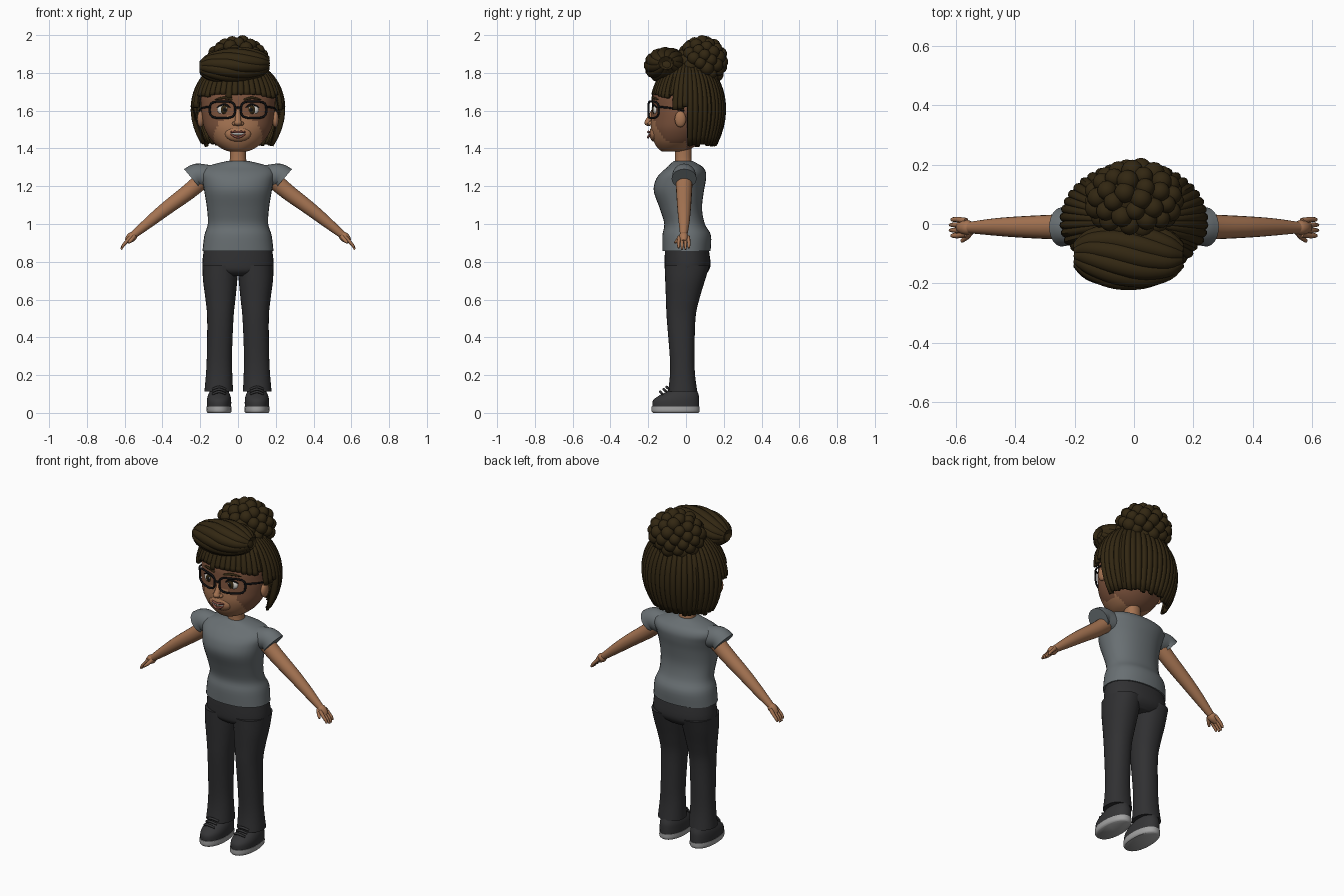
import bpy, bmesh, math, random
from mathutils import Vector, Matrix

random.seed(4)
cube = bpy.data.objects.get("Cube")
if cube:
    bpy.data.objects.remove(cube, do_unlink=True)


def material(name, r, g, b):
    m = bpy.data.materials.new(name)
    m.use_nodes = True
    m.diffuse_color = (r, g, b, 1)
    node = next(n for n in m.node_tree.nodes if n.type == 'BSDF_PRINCIPLED')
    node.inputs["Base Color"].default_value = (r, g, b, 1)
    node.inputs["Roughness"].default_value = 0.8
    return m


SKIN = material("skin", .38, .175, .085)
DEEP = material("deep_skin", .2, .085, .045)
HAIR = material("dark_brown_hair", .032, .02, .006)
SHIRT = material("grey_shirt", .14, .16, .17)
PANTS = material("charcoal_trousers", .03, .03, .032)
SHOE = material("dark_shoe", .035, .035, .037)
SOLE = material("light_sole", .36, .36, .36)
BLACK = material("black_frame", .006, .006, .007)
WHITE = material("white", .7, .68, .64)
LIPS = material("lips", .22, .07, .05)


def finish(name, bm, mat, mirror=False):
    """Turn a bmesh into a smooth object, optionally mirrored across x."""
    bmesh.ops.recalc_face_normals(bm, faces=bm.faces)
    me = bpy.data.meshes.new(name)
    for f in bm.faces:
        f.smooth = True
    bm.to_mesh(me)
    bm.free()
    me.set_sharp_from_angle(angle=math.radians(50))
    me.materials.append(mat)
    ob = bpy.data.objects.new(name, me)
    bpy.context.collection.objects.link(ob)
    if mirror:
        ob.modifiers.new("Mirror", 'MIRROR').use_mirror_merge = False
    return ob


def refine(rows, k=4):
    """Catmull-Rom interpolation of a list of rows."""
    rows = [Vector(r) for r in rows]
    out = []
    for i in range(len(rows) - 1):
        a, b, c, d = rows[max(i - 1, 0)], rows[i], rows[i + 1], rows[min(i + 2, len(rows) - 1)]
        for s in range(k):
            t = s / k
            out.append(b + ((c - a) * t + (a * 2 - b * 5 + c * 4 - d) * t ** 2
                            + (b * 3 - a - c * 3 + d) * t ** 3) * .5)
    return out + [rows[-1]]


def skin_rings(bm, rings, closed=False):
    rings = [[bm.verts.new(p) for p in r] for r in rings]
    n = len(rings[0])
    pairs = list(zip(rings, rings[1:])) + ([(rings[-1], rings[0])] if closed else [])
    for a, b in pairs:
        for i in range(n):
            bm.faces.new((a[i], a[(i + 1) % n], b[(i + 1) % n], b[i]))
    if not closed:
        bm.faces.new(rings[0])
        bm.faces.new(rings[-1])


def loft(name, rows, mat, mirror=False, n=32, power=2.2):
    """Stack rounded sections, each (z, x0, x1, y0, y1)."""
    bm, rings = bmesh.new(), []
    for z, x0, x1, y0, y1 in refine(rows):
        ring = []
        for i in range(n):
            a = math.tau * i / n
            c, s = math.cos(a), math.sin(a)
            c, s = [math.copysign(abs(v) ** (2 / power), v) for v in (c, s)]
            ring.append(((x0 + x1) / 2 + c * (x1 - x0) / 2, (y0 + y1) / 2 + s * (y1 - y0) / 2, z))
        rings.append(ring)
    skin_rings(bm, rings)
    return finish(name, bm, mat, mirror)


def tube(bm, pts, n=10, k=4, ref=(0, 1, 0), closed=False):
    """Round tube through points (x, y, z, radius)."""
    pts = [Vector(p) for p in pts] if closed else refine(pts, k)
    rings, m = [], len(pts)
    for i, p in enumerate(pts):
        nxt = pts[(i + 1) % m] if closed else pts[min(i + 1, m - 1)]
        prv = pts[i - 1] if closed else pts[max(i - 1, 0)]
        u = (nxt - prv).xyz.cross(Vector(ref)).normalized()
        v = (nxt - prv).xyz.cross(u).normalized()
        rings.append([p.xyz + (u * math.cos(a) + v * math.sin(a)) * p[3]
                      for a in (math.tau * j / n for j in range(n))])
    skin_rings(bm, rings, closed)


def tubes(name, paths, mat, mirror=False, **kw):
    bm = bmesh.new()
    for p in paths:
        tube(bm, p, **kw)
    return finish(name, bm, mat, mirror)


def add_ball(bm, loc, scale, seg=20):
    mat = Matrix.Translation(loc) @ Matrix.Diagonal((*scale, 1))
    bmesh.ops.create_uvsphere(bm, u_segments=seg, v_segments=seg // 2, radius=1, matrix=mat)


def ball(name, loc, scale, mat, mirror=False):
    bm = bmesh.new()
    add_ball(bm, loc, scale)
    return finish(name, bm, mat, mirror)


# Shoes
loft("soles", [(0, .04, .16, -.175, .065), (.01, .034, .167, -.182, .072), (.034, .034, .167, -.182, .072)], SOLE, True)
loft("shoes", [(.03, .036, .165, -.178, .07), (.065, .036, .165, -.175, .07), (.09, .04, .16, -.145, .068),
               (.115, .05, .15, -.1, .06), (.14, .06, .145, -.08, .05)], SHOE, True)
tubes("laces", [[(.065, y, z, .006), (.1, y - .012, z + .012, .007), (.135, y, z, .006)]
                for y, z in ((-.125, .1), (-.105, .113), (-.09, .125))], SHOE, True)

# Trousers
loft("trouser_legs", [(.112, .026, .178, -.095, .06), (.2, .03, .17, -.085, .048), (.3, .032, .165, -.086, .045),
                      (.5, .024, .163, -.102, .05), (.6, .014, .172, -.106, .07), (.7, .004, .185, -.11, .1),
                      (.78, 0, .188, -.112, .125)], PANTS, True)
loft("trouser_hips", [(.725, -.1, .1, -.08, .09), (.75, -.175, .175, -.108, .118), (.79, -.189, .189, -.114, .13),
                      (.88, -.178, .178, -.11, .118)], PANTS)

# Shirt
torso = [(.858, .188, -.125, .13), (.94, .178, -.125, .132), (1, .16, -.115, .1), (1.08, .164, -.138, .085),
         (1.17, .178, -.17, .094), (1.23, .19, -.162, .105), (1.27, .198, -.135, .106), (1.3, .178, -.1, .09),
         (1.32, .115, -.08, .06), (1.334, .055, -.065, .035)]
loft("shirt_body", [(z, -x, x, a, b) for z, x, a, b in torso], SHIRT)
tubes("shirt_sleeves", [[(.09, -.01, 1.25, .06), (.165, -.01, 1.252, .062), (.215, -.01, 1.258, .062),
                         (.243, -.01, 1.24, .066)]], SHIRT, True, n=24)

# Arms and hands
tubes("arms", [[(.18, -.01, 1.24, .045), (.26, -.01, 1.172, .042), (.38, -.01, 1.082, .036), (.47, -.01, 1.01, .029),
                (.555, -.012, .94, .019)]], SKIN, True, n=20)
fingers = [[(.565, y * .8 - .012, .933, .011), (.592, y - .012, .905, .009), (.608, y - .012, .886, .008),
            (.622 - abs(y) * .3, y - .012, .862 + abs(y) * .4, .005)] for y in (-.027, -.009, .009, .027)]
thumb = [(.55, -.025, .935, .012), (.565, -.045, .915, .01), (.58, -.058, .9, .006)]
tubes("fingers", fingers + [thumb], SKIN, True, n=8)
tubes("palms", [[(.54, -.012, .952, .012), (.555, -.012, .938, .024), (.572, -.012, .924, .024),
                 (.59, -.012, .907, .014)]], SKIN, True, n=12)

# Neck and head
loft("neck", [(1.31, -.05, .05, -.06, .035), (1.35, -.043, .043, -.058, .028), (1.44, -.045, .045, -.06, .03)], SKIN)
face = [(1.383, .045, -.125, -.02), (1.4, .088, -.148, .03), (1.44, .138, -.172, .075), (1.5, .175, -.186, .11),
        (1.56, .19, -.184, .135), (1.62, .195, -.18, .15), (1.7, .19, -.17, .15), (1.8, .1, -.1, .1)]
head = loft("head", [(z, -x, x, a, b) for z, x, a, b in face], DEEP, n=64, power=2.1)
head.data.materials.append(SKIN)
for f in head.data.polygons:
    c = f.center
    if c.y < 0 and (c.x / .13) ** 2 + ((c.z - 1.46) / .12) ** 2 < 1:
        f.material_index = 1
ball("ears", (.198, -.03, 1.555), (.018, .03, .043), SKIN, True)
tubes("nose_bridge", [[(0, -.172, 1.6, .012), (0, -.188, 1.565, .015), (0, -.202, 1.538, .018)]], SKIN, ref=(1, 0, 0))
ball("nose_tip", (0, -.198, 1.536), (.021, .023, .017), SKIN)
ball("nostrils", (.019, -.188, 1.532), (.012, .015, .011), SKIN, True)

# Mouth
ball("muzzle", (0, -.168, 1.478), (.07, .026, .042), SKIN)
ball("teeth", (0, -.189, 1.478), (.037, .01, .008), WHITE)
tubes("lips", [[(-.05, -.178, 1.486, .003), (-.02, -.197, 1.486 + up, .006), (0, -.2, 1.484 + up * 1.2, .006),
                (.02, -.197, 1.486 + up, .006), (.05, -.178, 1.486, .003)] for up in (.002, -.021)], LIPS, ref=(0, 0, 1))

# Eyes and brows
ball("eye_whites", (.073, -.158, 1.605), (.037, .017, .029), WHITE, True)
ball("irises", (.07, -.169, 1.605), (.023, .009, .024), HAIR, True)
ball("pupils", (.07, -.174, 1.605), (.011, .006, .012), BLACK, True)
ball("eye_glints", (.062, -.18, 1.614), (.004, .002, .004), WHITE, True)
tubes("lashes", [[(.035, -.174, 1.61, .003), (.07, -.175, 1.634, .005), (.112, -.155, 1.617, .003)]], BLACK, True)
tubes("brows", [[(.03, -.178, 1.657, .005), (.075, -.172, 1.668, .007), (.13, -.138, 1.655, .003)]], HAIR, True)

# Glasses: rounded rectangular rims that wrap around the face
rim = []
for i in range(40):
    a = math.tau * i / 40
    c, s = [math.copysign(abs(v) ** .6, v) for v in (math.cos(a), math.sin(a))]
    x = .083 + .067 * c
    rim.append((x, -.199 + 2.4 * x * x, 1.605 + .044 * s, .0055))
tubes("glasses_rims", [rim], BLACK, True, closed=True)
tubes("glasses_bridge", [[(-.02, -.197, 1.612, .005), (0, -.2, 1.617, .005), (.02, -.197, 1.612, .005)]], BLACK)
tubes("glasses_temples", [[(.148, -.147, 1.62, .006), (.19, -.09, 1.615, .005), (.205, -.01, 1.6, .005)]],
      BLACK, True, ref=(0, 0, 1))

# Bobbed hair: one surface ridged into vertical locks, shorter over the face
LOCKS, COLS, ROWS = 44, 6, 16
bm, grid = bmesh.new(), []
for lock in range(LOCKS):
    back = abs((lock + .5) / LOCKS * 360 - 180)
    back = 180 - back
    end = 1.41 if back < 94 else 1.6 if back < 112 else 1.665
    end += random.uniform(0, .022)
    for j in range(COLS):
        a = math.tau * (lock + j / COLS) / LOCKS
        ridge = .945 + .065 * math.sin(math.pi * j / COLS) * random.uniform(.9, 1)
        col = []
        for r in range(ROWS + 1):
            z = end + (1.87 - end) * math.cos(r / ROWS * math.pi / 2)
            s = math.sqrt(max(1 - ((z - 1.61) / .26) ** 2, .0004)) if z > 1.61 else 1 - .27 * ((1.61 - z) / .2) ** 2
            col.append(bm.verts.new((.242 * s * ridge * math.sin(a), .01 + .193 * s * ridge * math.cos(a), z)))
        grid.append(col)
for i, col in enumerate(grid):
    nxt = grid[(i + 1) % len(grid)]
    for r in range(ROWS):
        bm.faces.new((col[r], col[r + 1], nxt[r + 1], nxt[r]))
bob = finish("bobbed_hair", bm, HAIR)
solid = bob.modifiers.new("Thickness", 'SOLIDIFY')
solid.thickness, solid.offset = .016, 0

# Swept fringe on top: long locks wrapped over a rounded core
ball("fringe_core", (-.01, -.1, 1.835), (.175, .1, .08), HAIR)
sweep = []
for i in range(12):
    a0 = math.tau * i / 12
    path = []
    for t in (-1, -.75, -.35, 0, .35, .75, 1):
        w, a = math.sqrt(1 - .9 * t * t), a0 + .5 * t
        path.append((-.018 + .175 * t, -.105 + .084 * w * math.cos(a), 1.84 + .012 * t + .062 * w * math.sin(a),
                     .01 + .025 * w))
    sweep.append(path)
tubes("fringe_locks", sweep, HAIR, n=10)

# Curly bun
bm = bmesh.new()
centre, size = Vector((0, .085, 1.86)), Vector((.138, .103, .104))
add_ball(bm, centre, size)
COUNT = 64
for i in range(COUNT):
    h = 1 - 2 * (i + .5) / COUNT
    w, a = math.sqrt(1 - h * h), i * math.pi * (3 - math.sqrt(5))
    r = random.uniform(.031, .038)
    add_ball(bm, centre + Vector((w * math.cos(a), w * math.sin(a), h)) * size, (r, r, r), 14)
finish("curly_bun", bm, HAIR)
